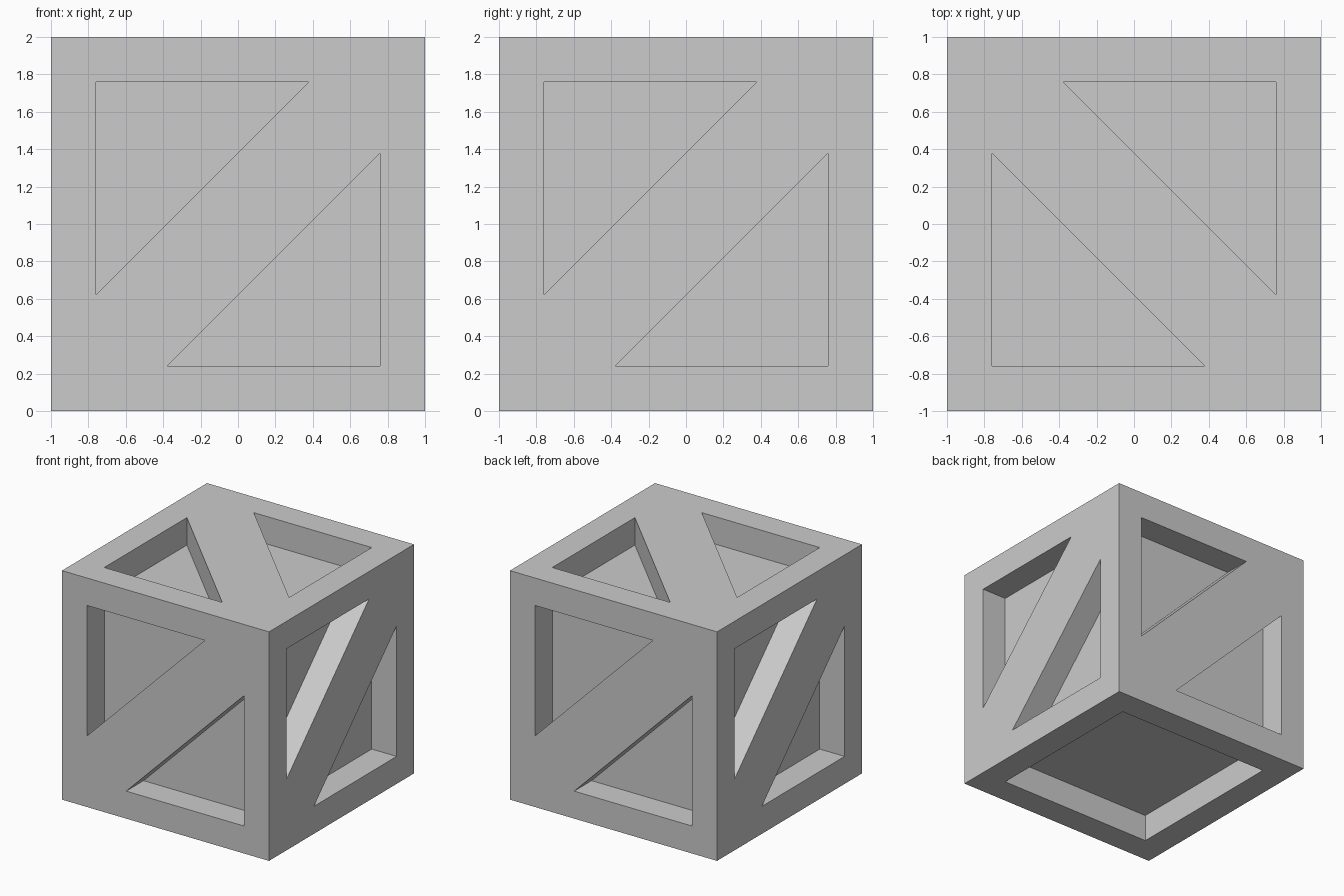
import bpy, bmesh
from math import pi
from mathutils import Matrix, Vector

if "Cube" in bpy.data.objects:
    bpy.data.objects.remove(bpy.data.objects["Cube"])

HALF, RIM, TIP, DEPTH = 1.0, 0.76, 0.38, 0.24
bm = bmesh.new()


def recess(outer, inner, place):
    """Flat rim between two loops, then walls and a floor sunk into the panel."""
    def ring(pts, w):
        return [bm.verts.new(place @ Vector((u, v, w))) for u, v in pts]
    loops = [ring(outer, HALF), ring(inner, HALF), ring(inner, HALF - DEPTH)]
    n = len(outer)
    for a, b in zip(loops, loops[1:]):
        for i in range(n):
            j = (i + 1) % n
            bm.faces.new((a[i], a[j], b[j], b[i]))
    bm.faces.new(loops[2])


def square(s):
    return [(-s, -s), (s, -s), (s, s), (-s, s)]


def braced_panel(place):
    """Two triangular recesses either side of a diagonal brace."""
    outer = [(-HALF, -HALF), (HALF, HALF), (-HALF, HALF)]
    inner = [(-RIM, -TIP), (TIP, RIM), (-RIM, RIM)]
    for turn in (0, pi):
        recess(outer, inner, place @ Matrix.Rotation(turn, 4, 'Z'))


lift = Matrix.Translation((0, 0, HALF))

# four sides
for k in range(4):
    braced_panel(lift @ Matrix.Rotation(k * pi / 2, 4, 'Z') @ Matrix.Rotation(pi / 2, 4, 'X'))

# top, with its brace running the other way
braced_panel(lift @ Matrix.Rotation(pi / 2, 4, 'Z'))

# underside, one square recess
recess(square(HALF), square(RIM), lift @ Matrix.Rotation(pi, 4, 'X'))

bmesh.ops.remove_doubles(bm, verts=bm.verts, dist=1e-4)
mesh = bpy.data.meshes.new("crate")
bm.to_mesh(mesh)
bm.free()
bpy.context.collection.objects.link(bpy.data.objects.new("crate", mesh))
